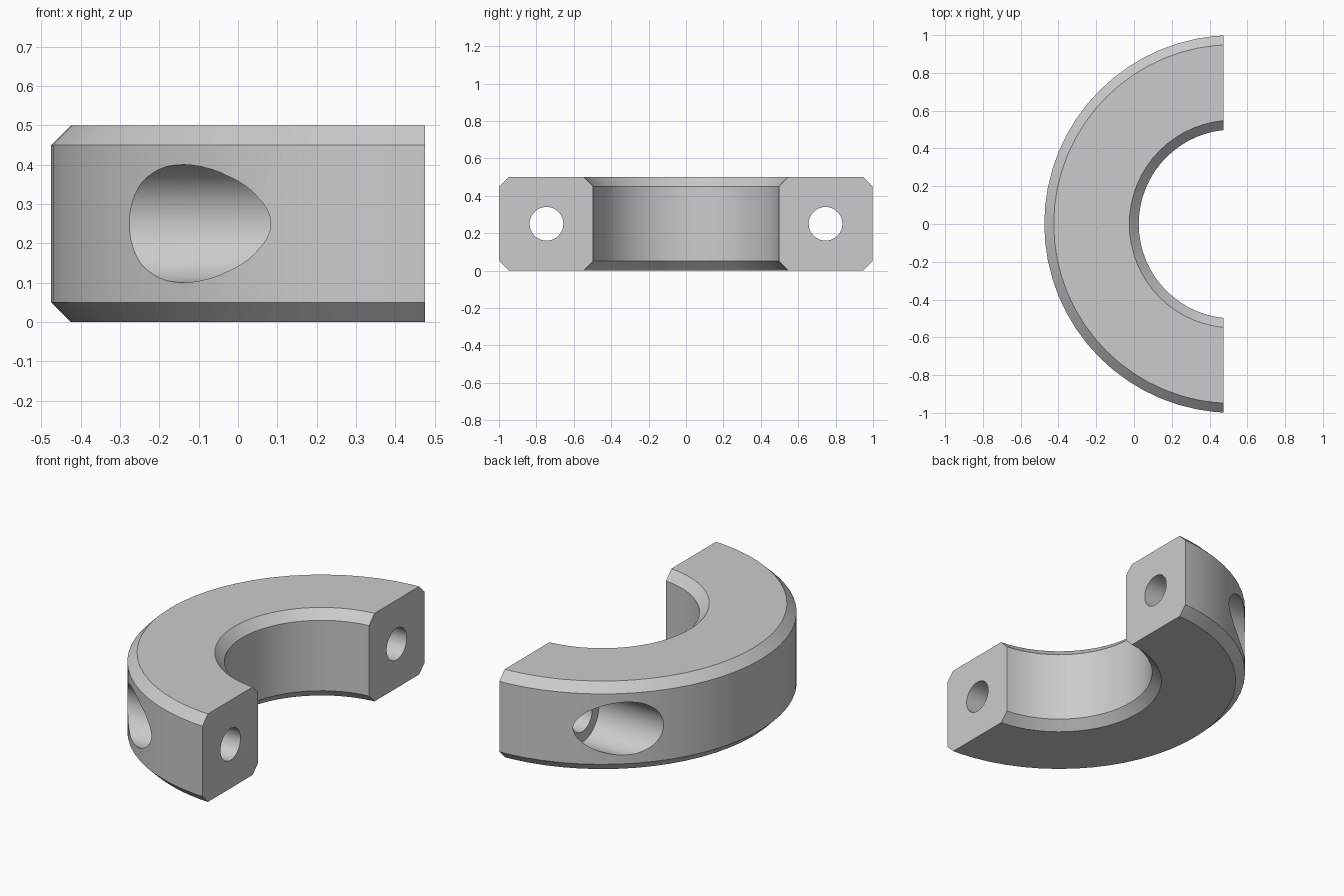
import bpy, bmesh, math
from mathutils import Matrix, Vector

cube = bpy.data.objects.get("Cube")
if cube:
    bpy.data.objects.remove(cube, do_unlink=True)

CX = 0.525        # ring axis
CUT = 0.475       # split plane
R_IN, R_OUT, H, CH = 0.5, 1.0, 0.5, 0.05
BOLT_Y, SEAT_X = 0.746, 0.13

metal = bpy.data.materials.new("light_grey_metal")
metal.use_nodes = True
grey = (0.6, 0.6, 0.6, 1.0)
metal.diffuse_color = grey
metal.node_tree.nodes["Principled BSDF"].inputs["Base Color"].default_value = grey


def add_object(name, bm):
    bmesh.ops.recalc_face_normals(bm, faces=bm.faces)
    mesh = bpy.data.meshes.new(name)
    bm.to_mesh(mesh)
    bm.free()
    mesh.materials.append(metal)
    ob = bpy.data.objects.new(name, mesh)
    bpy.context.collection.objects.link(ob)
    return ob


# Half ring: chamfered section spun round the axis, then split by a plane
bm = bmesh.new()
section = [(R_IN, CH), (R_IN + CH, 0), (R_OUT - CH, 0), (R_OUT, CH),
           (R_OUT, H - CH), (R_OUT - CH, H), (R_IN + CH, H), (R_IN, H - CH)]
verts = [bm.verts.new((CX - r, 0, z)) for r, z in section]
edges = [bm.edges.new((a, b)) for a, b in zip(verts, verts[1:] + verts[:1])]
bmesh.ops.spin(bm, geom=verts + edges, cent=(CX, 0, 0), axis=(0, 0, 1),
               angle=math.tau, steps=64, use_duplicate=False)
bmesh.ops.remove_doubles(bm, verts=bm.verts, dist=1e-4)
cut = bmesh.ops.bisect_plane(bm, geom=bm.verts[:] + bm.edges[:] + bm.faces[:],
                             plane_co=(CUT, 0, 0), plane_no=(1, 0, 0),
                             clear_outer=True)
rim = [e for e in cut["geom_cut"] if isinstance(e, bmesh.types.BMEdge)]
bmesh.ops.edgeloop_fill(bm, edges=rim)
collar = add_object("half_collar", bm)


# Bolt holes with counterbores, running along x on both sides
def cutter(name, radius, x0, x1, y):
    c = bmesh.new()
    place = Matrix.Translation(Vector(((x0 + x1) / 2, y, H / 2))) @ Matrix.Rotation(math.pi / 2, 4, 'Y')
    bmesh.ops.create_cone(c, cap_ends=True, segments=48, radius1=radius,
                          radius2=radius, depth=x1 - x0, matrix=place)
    ob = add_object(name, c)
    ob.hide_render = True
    return ob


bpy.ops.object.select_all(action='DESELECT')
bpy.context.view_layer.objects.active = collar
collar.select_set(True)
for side in (-1, 1):
    for name, radius, x0, x1 in (("counterbore", 0.15, -0.7, SEAT_X),
                                 ("bolt_hole", 0.09, -0.1, 0.7)):
        tool = cutter(name, radius, x0, x1, side * BOLT_Y)
        mod = collar.modifiers.new(name, 'BOOLEAN')
        mod.operation = 'DIFFERENCE'
        mod.solver = 'EXACT'
        mod.object = tool
        bpy.ops.object.modifier_apply(modifier=mod.name)
        bpy.data.objects.remove(tool, do_unlink=True)

bpy.ops.object.shade_smooth_by_angle(angle=math.radians(30))
